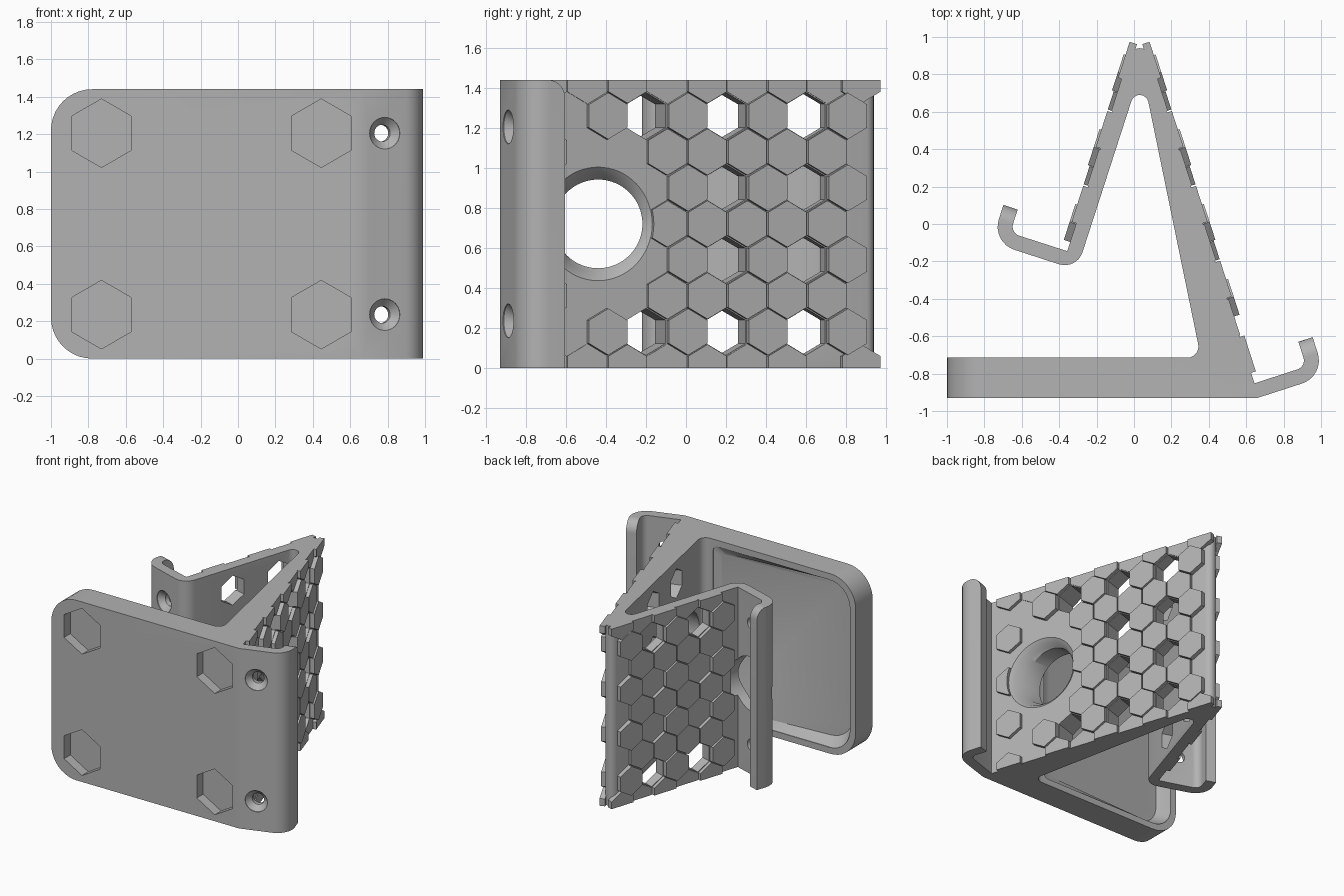
import bpy, bmesh, math
from mathutils import Vector, Matrix

if "Cube" in bpy.data.objects:
    bpy.data.objects.remove(bpy.data.objects["Cube"], do_unlink=True)

H = 1.44                      # overall height
MID = H / 2
SLOPE = 0.3225                # lean of both walls
N = Vector((0.952, 0.307, 0)).normalized()   # outward from right-hand wall
T = Vector((-N.y, N.x, 0))                   # up along that wall
HEX_W, HEX_R = 0.104, 0.12

grey = bpy.data.materials.new("light_grey")
grey.use_nodes = True
grey.diffuse_color = (0.45, 0.45, 0.45, 1)
grey.node_tree.nodes["Principled BSDF"].inputs["Base Color"].default_value = (0.45, 0.45, 0.45, 1)


def make(name, bm, helper=False):
    bmesh.ops.recalc_face_normals(bm, faces=bm.faces)
    me = bpy.data.meshes.new(name)
    bm.to_mesh(me)
    bm.free()
    ob = bpy.data.objects.new(name, me)
    bpy.context.collection.objects.link(ob)
    me.materials.append(grey)
    if helper:
        ob.hide_render = True
        ob.hide_set(True)
    return ob


def rounded(points, steps=8):
    """Outline from (x, y, radius) corners."""
    out = []
    for i, (x, y, r) in enumerate(points):
        p = Vector((x, y))
        if r == 0:
            out.append(p)
            continue
        a = (Vector(points[i - 1][:2]) - p).normalized()
        b = (Vector(points[(i + 1) % len(points)][:2]) - p).normalized()
        half = a.angle(b) / 2
        c = p + (a + b).normalized() * r / math.sin(half)
        start = p + a * r / math.tan(half) - c
        sweep = start.angle_signed(p + b * r / math.tan(half) - c)
        for k in range(steps + 1):
            out.append(c + Matrix.Rotation(-sweep * k / steps, 2) @ start)
    return out


def loft(bm, loops):
    """Closed solid through loops with equal point counts."""
    rings = [[bm.verts.new(p) for p in loop] for loop in loops]
    n = len(rings[0])
    for lo, hi in zip(rings, rings[1:]):
        for i in range(n):
            bm.faces.new((lo[i], lo[(i + 1) % n], hi[(i + 1) % n], hi[i]))
    bm.faces.new(rings[0])
    bm.faces.new(rings[-1])


def lathe(bm, origin, axis, profile, sides=40):
    """Round solid along an axis from (distance, radius) pairs."""
    side = Vector((0, 0, 1)).cross(axis).normalized()
    up = axis.cross(side)
    loft(bm, [[origin + axis * d + (side * math.cos(a) + up * math.sin(a)) * r
               for a in (math.tau * i / sides for i in range(sides))]
              for d, r in profile])


def hexagon(bm, origin, along, normal, lo, hi, size=1.0):
    """Upright hexagonal prism, clipped to the body height."""
    loops = []
    for d in (lo, hi):
        loop = []
        for k in range(6):
            a = math.radians(30 + 60 * k)
            p = origin + along * (math.cos(a) * HEX_R * size) + normal * d
            p.z = min(H, max(0, origin.z + math.sin(a) * HEX_R * size))
            loop.append(p)
        loops.append(loop)
    loft(bm, loops)


def wall_frame(left, y, z):
    """Point, tangent and normal on the outside of either wall."""
    p, t, n = Vector((0.37 - SLOPE * y, y, z)), T.copy(), N.copy()
    if left:
        p.x, t.x, n.x = 0.06 - p.x, -t.x, -n.x
    return p, t, n


def subtract(ob, cutter):
    m = ob.modifiers.new("cut", 'BOOLEAN')
    m.operation = 'DIFFERENCE'
    m.solver = 'EXACT'
    m.object = cutter


# Body: one folded ribbon with two hooks
outline = rounded([
    (-1, -0.93, 0), (0.66, -0.93, 0), (1.022, -0.813, 0.13), (0.955, -0.605, 0),
    (0.879, -0.63, 0), (0.921, -0.762, 0.05), (0.644, -0.852, 0), (0.03, 1.053, 0.05),
    (-0.357, -0.145, 0), (-0.662, -0.047, 0.05), (-0.622, 0.077, 0), (-0.698, 0.102, 0),
    (-0.763, -0.098, 0.13), (-0.306, -0.246, 0.1), (0.041, 0.827, 0.047),
    (0.358, -0.715, 0.06), (-1, -0.715, 0)])
bm = bmesh.new()
loft(bm, [[(p.x, p.y, z) for p in outline] for z in (0, H)])


# Round the free ends of the plate and hook lips
def round_end(a, b, radius):
    ends = []
    for e in bm.edges:
        v, w = e.verts
        if abs(v.co.z - w.co.z) > 0.01:
            continue
        flat = [Vector(u.co[:2]) for u in (v, w)]
        if all(min((f - Vector(q)).length for f in flat) < 0.003 for q in (a, b)):
            ends.append(e)
    bmesh.ops.bevel(bm, geom=ends, offset=radius, segments=10, profile=0.5,
                    affect='EDGES', clamp_overlap=False)


round_end((-1, -0.93), (-1, -0.715), 0.22)
round_end((0.955, -0.605), (0.879, -0.63), 0.09)
round_end((-0.622, 0.077), (-0.698, 0.102), 0.09)
body = make("bracket_body", bm)

# Cutters: front hexagon sockets, screw holes, hook notch, wall windows
cut = bmesh.new()
X, Y = Vector((1, 0, 0)), Vector((0, 1, 0))
for z in (0.235, 1.205):
    for x in (-0.73, 0.445):
        hexagon(cut, Vector((x, -0.93, z)), X, Y, -0.05, 0.08, 1.525)
    screw = [(-0.02, 0.085), (0.005, 0.085), (0.045, 0.045), (0.14, 0.045)]
    lathe(cut, Vector((0.785, -0.89, z)), T, screw, 24)
    lathe(cut, Vector((-0.534, -0.172, z)), Vector((-T.x, T.y, 0)), screw, 24)
lathe(cut, Vector((-0.534, -0.172, MID)), Vector((-T.x, T.y, 0)), [(-0.1, 0.215), (0.14, 0.215)])
for left in (False, True):
    for row in (-3, -1, 1, 3):
        for y in (-0.2, 0.2, 0.6):
            if (left and (abs(row) == 1 or y < 0)) or (abs(row) == 1 and y < 0):
                continue
            p, t, n = wall_frame(left, y, MID + 0.18 * row)
            hexagon(cut, p, t, n, -0.11 if left else -0.18 + 0.1 * y, 0.05, 0.98)

# Hollow in the back of the plate, deeper toward the free end
loops = []
for inset, base in ((0.05, None), (0, -0.72), (0, -0.66)):
    lo, hi = 0.05 + inset, H - 0.05 - inset
    x0, x1 = -0.95 + inset, 0.26 - inset
    pts = rounded([(x0, lo, 0.18), (x1, lo, 0.04), (x1, hi, 0.04), (x0, hi, 0.18)])
    loops.append([(p.x, -0.735 - 0.09 * (0.26 - p.x) / 1.2 if base is None else base, p.y)
                  for p in pts])
loft(cut, loops)
subtract(body, make("hole_cutter", cut, True))

# Large cable opening with a flared mouth
bm = bmesh.new()
lathe(bm, Vector((0.08, -0.44, MID)), X, [(0, 0.222), (0.72, 0.222)], 64)
opening = make("opening_cutter", bm, True)
bm = bmesh.new()
p, t, n = wall_frame(False, -0.44, MID)
lathe(bm, p, n, [(-0.1, 0.2), (-0.06, 0.235), (-0.025, 0.255), (0, 0.285), (0.06, 0.285)], 64)
flare = make("flare_cutter", bm, True)
subtract(body, opening)
subtract(body, flare)

# Raised hexagon tiles on both outer walls
for left, name in ((False, "left_wall_tiles"), (True, "right_wall_tiles")):
    bm = bmesh.new()
    for row in range(-4, 5):
        odd = row % 2
        if odd:
            ys = (0, 0.4, 0.8) + ((-0.4,) if abs(row) == 3 else ())
        elif abs(row) == 4:
            ys = (-0.7, -0.5, -0.3, -0.1, 0.1, 0.3, 0.5, 0.7, 0.87)
        else:
            ys = (-0.7, -0.1, 0.1, 0.3, 0.5, 0.7)
        for y in ys:
            if left and y < -0.05:
                continue
            p, t, n = wall_frame(left, y, MID + 0.18 * row)
            # alternate tiles on the top and bottom rows sit almost flush
            flush = abs(row) == 4 and round((y + 0.1) * 10) % 4 == 0
            hexagon(bm, p, t, n, -0.015, 0.006 if flush else 0.036 if odd else 0.026, 0.97)
    tiles = make(name, bm)
    if not left:
        subtract(tiles, flare)

# Smooth the curved faces, keep edges sharp
bpy.ops.object.select_all(action='DESELECT')
body.select_set(True)
bpy.context.view_layer.objects.active = body
for m in [m.name for m in body.modifiers]:
    bpy.ops.object.modifier_apply(modifier=m)
bpy.ops.object.shade_smooth_by_angle(angle=math.radians(30))
